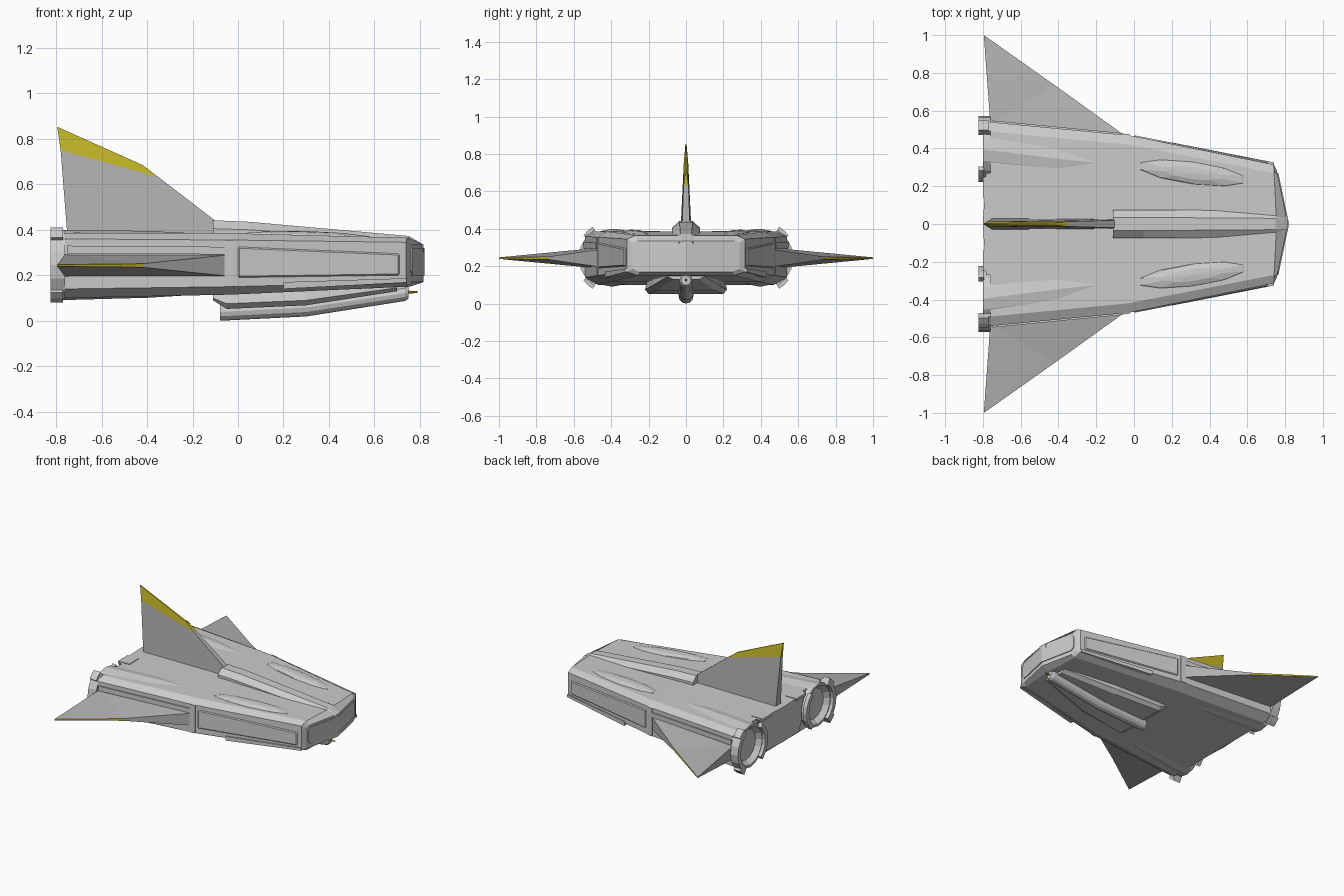
import bpy, bmesh, math
from mathutils import Vector

if "Cube" in bpy.data.objects:
    bpy.data.objects.remove(bpy.data.objects["Cube"])

yellow = bpy.data.materials.new("yellow_trim")
yellow.diffuse_color = (0.55, 0.47, 0.02, 1)
yellow.use_nodes = True
yellow.node_tree.nodes["Principled BSDF"].inputs["Base Color"].default_value = yellow.diffuse_color
grey = bpy.data.materials.new("grey_paint")
grey.diffuse_color = (0.45, 0.45, 0.45, 1)
grey.use_nodes = True
grey.node_tree.nodes["Principled BSDF"].inputs["Base Color"].default_value = grey.diffuse_color


def finish(name, bm, mirror=False, mats=(), bevel=0):
    bmesh.ops.recalc_face_normals(bm, faces=bm.faces)
    me = bpy.data.meshes.new(name)
    bm.to_mesh(me)
    bm.free()
    ob = bpy.data.objects.new(name, me)
    bpy.context.collection.objects.link(ob)
    for m in mats:
        me.materials.append(m)
    if bevel:
        b = ob.modifiers.new("bevel", 'BEVEL')
        b.width, b.segments = bevel, 1
    if mirror:
        m = ob.modifiers.new("mirror", 'MIRROR')
        m.use_axis = (False, True, False)
    return ob


def loft(name, rings, closed=True, mirror=False, mats=(), bevel=0):
    """Skin a list of rings; open rings are halves that get mirrored across y."""
    bm = bmesh.new()
    vs = [[bm.verts.new(p) for p in r] for r in rings]
    n = len(rings[0])
    for a, b in zip(vs, vs[1:]):
        for i in range(n if closed else n - 1):
            j = (i + 1) % n
            bm.faces.new((a[i], a[j], b[j], b[i]))
    bm.faces.new(vs[0])
    bm.faces.new(vs[-1])
    return finish(name, bm, mirror, mats, bevel)


def circle(x, y, z, r, n=16):
    return [(x, y + r * math.sin(2 * math.pi * i / n), z - r * math.cos(2 * math.pi * i / n))
            for i in range(n)]


def half(x, pts, sweep=0):
    return [(x - sweep * y, y, z) for y, z in pts]


def plate(name, pts, polys, to3d, trim, mirror=False):
    """Thin surface: pts are (x, span, half thickness); polys are (indices, material)."""
    bm = bmesh.new()
    up = [bm.verts.new(to3d(x, s, t)) for x, s, t in pts]
    dn = [bm.verts.new(to3d(x, s, -t)) for x, s, t in pts]
    edges = {(p[i - 1], p[i]) for p, _ in polys for i in range(len(p))}
    for p, m in polys:
        for side in (up, dn):
            bm.faces.new([side[i] for i in p]).material_index = m
    for a, b in edges:
        if (b, a) not in edges:
            f = bm.faces.new((up[a], up[b], dn[b], dn[a]))
            f.material_index = int(a in trim and b in trim)
    return finish(name, bm, mirror, (grey, yellow))


# Main hull: chamfered section, tapering to a shallow V nose
def hull(x, w, zl, zh, wt, zt, wb, zb, sweep=0):
    return half(x, [(0, zb), (wb, zb), (w, zl), (w, zh), (wt, zt), (0, zt)], sweep)

loft("hull", [hull(-.76, .54, .14, .36, .49, .385, .47, .10),
              hull(-.03, .47, .15, .355, .42, .385, .40, .115),
              hull(.755, .315, .17, .345, .27, .365, .26, .15, .05),
              hull(.815, .285, .185, .325, .26, .335, .25, .17, .21)],
     closed=False, mirror=True)
loft("nose_panel", [half(x, [(0, .20), (.25, .20), (.27, .22), (.27, .30), (.25, .32), (0, .32)], .21)
                    for x in (.80, .821)], closed=False, mirror=True)

# Tail block between the engines
tail = [(0, .13), (.19, .13), (.22, .2), (.22, .29), (.27, .385), (0, .385)]
loft("tail_block", [half(-.74, tail), half(-.80, tail, -.06)], closed=False, mirror=True)

# Dorsal spine
def spine(x, w, wt, zb, zm, zt):
    return half(x, [(0, zb), (w, zb), (w, zm), (wt, zt), (0, zt)])

loft("dorsal_spine", [spine(-.11, .075, .035, .36, .405, .442),
                      spine(.05, .075, .035, .36, .40, .435),
                      spine(.75, .07, .03, .33, .35, .373),
                      spine(.815, .035, .025, .30, .325, .335)], closed=False, mirror=True)

# Tail fin and side wings with yellow tips
fin = [(-.75, .37, .03), (-.10, .37, .025), (-.10, .44, .02), (-.35, .632, .013),
       (-.78, .75, .012), (-.42, .685, .006), (-.795, .853, .003)]
plate("tail_fin", fin, [((0, 1, 2, 3, 4), 0), ((4, 3, 5, 6), 1)],
      lambda x, s, t: (x, t, s), {3, 4, 5, 6})
wing = [(-.76, .52, .05), (-.03, .455, .048), (-.42, .735, .008), (-.795, 1.0, .004)]
plate("side_wing", wing, [((0, 1, 2), 0), ((0, 2, 3), 0)],
      lambda x, s, t: (x, s, .243 + t), {2, 3}, mirror=True)

# Engines: tapered bodies that break through the hull skin, hollow nozzles
loft("engine", [circle(0, .30, .25, .125), circle(-.4, .345, .248, .147),
                circle(-.80, .395, .245, .155), circle(-.80, .395, .245, .138),
                circle(-.765, .395, .245, .11)], mirror=True)


# Nozzle collars: curved segments around each engine
def collar(name, x0, x1, r0, r1, a0, a1, n=6):
    rings = []
    for i in range(n + 1):
        a = math.radians(a0 + (a1 - a0) * i / n)
        rings.append([(x, .395 + r * math.cos(a), .245 + r * math.sin(a))
                      for x, r in ((x0, r0), (x1, r0), (x1, r1), (x0, r1))])
    loft(name, rings, mirror=True)

collar("outer_collar", -.824, -.76, .145, .178, -58, 58)
collar("inner_collar", -.824, -.795, .14, .172, 130, 230)
collar("collar_lug_low", -.824, -.77, .16, .195, -58, -38, 2)
collar("collar_lug_high", -.824, -.77, .16, .195, 38, 58, 2)


# Plates laid along the hull side between two stations (x, y, z low, z high)
def strip(name, a, b, depth, bevel=0):
    loft(name, [[(x, y - .02, lo), (x, y + depth, lo), (x, y + depth, hi), (x, y - .02, hi)]
                for x, y, lo, hi in (a, b)], mirror=True, bevel=bevel)

strip("side_panel", (0, .463, .19, .325), (.71, .323, .20, .295), .007, .006)
strip("side_rib", (-.75, .54, .295, .33), (-.06, .473, .292, .325), .008)
strip("side_sill", (.2, .424, .14, .17), (.74, .318, .168, .187), .008)
strip("wing_root_block", (-.06, .473, .15, .355), (-.02, .468, .15, .355), .006)
strip("rear_hatch", (-.80, .16, .37, .389), (-.71, .16, .37, .389), .09)

# Faceted blisters on the front upper deck
bm = bmesh.new()
bmesh.ops.create_uvsphere(bm, u_segments=10, v_segments=6, radius=1)
for v in bm.verts:
    x = v.co.x * .32
    v.co = Vector((.31 + x, .27 - .13 * x + v.co.y * .065, .366 - .03 * x + v.co.z * .028))
finish("deck_blister", bm, mirror=True)


# Belly pod with gun barrel
def pod(x, w, wb, zb, zm, wt, zt):
    return half(x, [(0, zb), (wb, zb), (w, zm), (wt, zt), (0, zt)])

loft("belly_pod", [pod(-.11, .21, .19, .09, .10, .20, .13),
                   pod(-.05, .22, .20, .052, .075, .20, .14),
                   pod(.30, .19, .16, .068, .09, .17, .15),
                   pod(.70, .10, .07, .13, .145, .10, .165)], closed=False, mirror=True)
loft("gun_barrel", [circle(-.08, 0, .039, .039, 12), circle(.30, 0, .058, .039, 12),
                    circle(.735, 0, .122, .035, 12), circle(.75, 0, .124, .026, 12)])
loft("barrel_mount", [[(x, -.03, .12), (x, .03, .12), (x, .02, .19), (x, -.02, .19)]
                      for x in (.68, .735)])
loft("gun_needle", [circle(.74, 0, .126, .007, 8), circle(.79, 0, .126, .004, 8)],
     mats=(yellow,))
